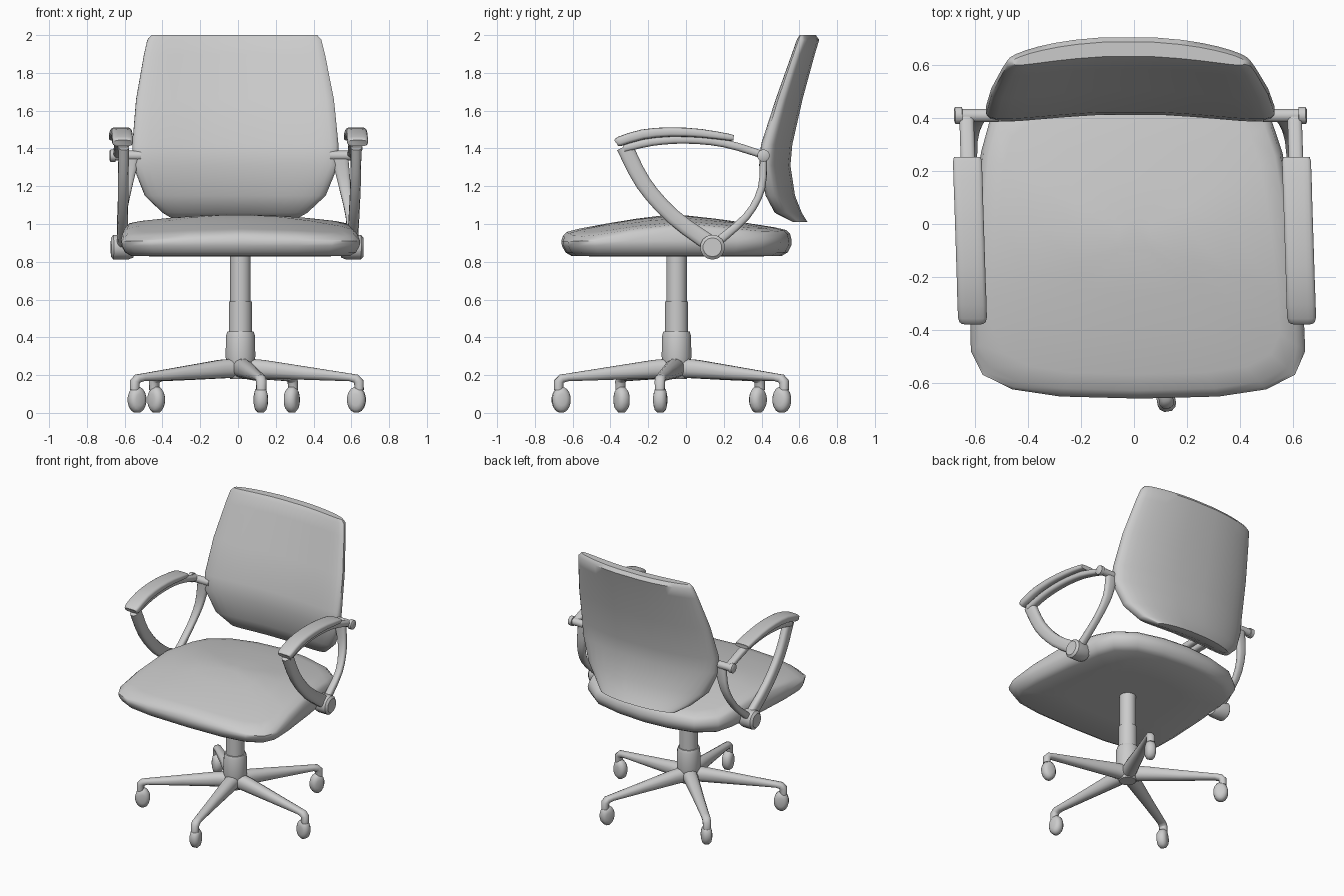
import bpy, bmesh, math
from mathutils import Vector

cube = bpy.data.objects.get("Cube")
if cube:
    bpy.data.objects.remove(cube)

GREY = (0.6, 0.6, 0.6, 1)
grey = bpy.data.materials.new("plain_grey")
grey.use_nodes = True
grey.diffuse_color = GREY
grey.node_tree.nodes["Principled BSDF"].inputs["Base Color"].default_value = GREY

SKEW = -0.032            # slight sideways lean of the upholstered parts
COLUMN = Vector((0.013, -0.05, 0))


def loft(name, rings, skew=0.0, angle=45):
    """Skin a list of closed rings and cap both ends."""
    bm = bmesh.new()
    loops = [[bm.verts.new((p[0] + skew * p[1], p[1], p[2])) for p in ring] for ring in rings]
    n = len(loops[0])
    for a, b in zip(loops, loops[1:]):
        for i in range(n):
            j = (i + 1) % n
            bm.faces.new((a[i], a[j], b[j], b[i]))
    bm.faces.new(loops[0][::-1])
    bm.faces.new(loops[-1])
    bmesh.ops.recalc_face_normals(bm, faces=bm.faces)
    mesh = bpy.data.meshes.new(name)
    bm.to_mesh(mesh)
    bm.free()
    mesh.materials.append(grey)
    obj = bpy.data.objects.new(name, mesh)
    bpy.context.collection.objects.link(obj)
    bpy.ops.object.select_all(action='DESELECT')
    obj.select_set(True)
    bpy.context.view_layer.objects.active = obj
    bpy.ops.object.shade_smooth_by_angle(angle=math.radians(angle))
    return obj


def section(n, power):
    """Unit superellipse: power 2 is round, higher is boxier."""
    pts = []
    for i in range(n):
        t = 2 * math.pi * (i + 0.5) / n
        c, s = math.cos(t), math.sin(t)
        pts.append((math.copysign(abs(c) ** (2 / power), c),
                    math.copysign(abs(s) ** (2 / power), s)))
    return pts


def smooth(rows, steps=3):
    """Catmull-Rom interpolation of tuples."""
    out = []
    for i in range(len(rows) - 1):
        quad = [rows[max(i - 1, 0)], rows[i], rows[i + 1], rows[min(i + 2, len(rows) - 1)]]
        for k in range(steps):
            t = k / steps
            out.append(tuple(
                0.5 * (2 * b + (c - a) * t + (2 * a - 5 * b + 4 * c - d) * t * t
                       + (3 * b - a - 3 * c + d) * t ** 3) for a, b, c, d in zip(*quad)))
    return out + [rows[-1]]


def sweep(name, rows, side, n=12, power=2, skew=0.0, angle=45):
    """Tube along rows of (x, y, z, half width along side, half height)."""
    pts = [Vector(r[:3]) for r in rows]
    rings = []
    for i, r in enumerate(rows):
        tangent = pts[min(i + 1, len(pts) - 1)] - pts[max(i - 1, 0)]
        up = tangent.cross(side).normalized()
        rings.append([pts[i] + side * u * r[3] + up * v * r[4] for u, v in section(n, power)])
    return loft(name, rings, skew, angle)


def turned(name, profile, centre, n=20):
    """Vertical turned part from (radius, z) pairs."""
    return loft(name, [[(centre.x + c * r, centre.y + s * r, z) for c, s in section(n, 2)]
                       for r, z in profile], angle=35)


# Seat cushion: one outline, inset at several heights, with a domed top
half = [(0, -0.66), (0.3, -0.652), (0.48, -0.625), (0.59, -0.57), (0.632, -0.48),
        (0.63, -0.3), (0.605, 0), (0.57, 0.27), (0.53, 0.4), (0.4, 0.5), (0.2, 0.545), (0, 0.56)]
outline = half + [(-x, y) for x, y in half[-2:0:-1]]


def dome(x, y):
    return 1.05 - 0.09 * (abs(y + 0.02) / 0.62) ** 1.3 - 0.045 * (x / 0.6) ** 2


seat_rings = [[(x * s, (y + 0.05) * s - 0.05, z) for x, y in outline]
              for s, z in ((0.5, 0.828), (0.91, 0.83), (0.965, 0.85), (0.995, 0.885), (1, 0.91))]
for s, drop in ((0.985, 0.02), (0.95, 0.004), (0.85, 0), (0.6, 0), (0.35, 0), (0.1, 0)):
    seat_rings.append([(x * s, (y + 0.05) * s - 0.05, dome(x * s, y * s) - drop)
                       for x, y in outline])
loft("seat", seat_rings, SKEW, 50)

# Backrest: rows of (z, half width, front y, back y), bowed forward at the sides
rows = [(1.01, 0.3, 0.585, 0.645), (1.06, 0.385, 0.485, 0.615), (1.15, 0.48, 0.445, 0.58),
        (1.31, 0.545, 0.415, 0.556), (1.42, 0.547, 0.425, 0.566), (1.66, 0.525, 0.505, 0.62),
        (1.9, 0.48, 0.59, 0.685), (1.975, 0.462, 0.615, 0.708), (2.0, 0.44, 0.635, 0.69)]
back_rings = []
for z, w, front, back in rows:
    mid, depth = (front + back) / 2, (back - front) / 2
    back_rings.append([(u * w, mid + v * depth - 0.06 * u * u * (w / 0.5), z)
                       for u, v in section(32, 3)])
loft("backrest", back_rings, SKEW, 50)

# Armrests, mirrored left and right
X = Vector((1, 0, 0))
for side, label in ((1, "left"), (-1, "right")):
    def bar(name, pts, power, n=12, steps=3):
        sweep(label + "_" + name, smooth([(side * p[0],) + p[1:] for p in pts], steps),
              X, n, power, SKEW)

    bar("arm_pad", [(0.622, -0.37, 1.43, 0.045, 0.017), (0.622, -0.35, 1.438, 0.055, 0.026),
                    (0.622, -0.23, 1.474, 0.055, 0.027), (0.622, -0.08, 1.487, 0.055, 0.025),
                    (0.622, 0.08, 1.48, 0.055, 0.023), (0.622, 0.235, 1.458, 0.055, 0.018),
                    (0.622, 0.25, 1.456, 0.047, 0.012)], 4, 16, 2)
    bar("arm_rail", [(0.62, -0.33, 1.4, 0.028, 0.022), (0.62, -0.18, 1.435, 0.028, 0.022),
                     (0.62, 0, 1.447, 0.028, 0.022), (0.62, 0.2, 1.428, 0.028, 0.022),
                     (0.62, 0.41, 1.365, 0.028, 0.02)], 3)
    bar("arm_front", [(0.615, -0.325, 1.41, 0.028, 0.045), (0.615, -0.225, 1.215, 0.028, 0.043),
                      (0.612, -0.07, 1.04, 0.028, 0.042), (0.61, 0.13, 0.895, 0.028, 0.045)], 3)
    bar("arm_rear", [(0.61, 0.16, 0.9, 0.025, 0.025), (0.605, 0.32, 1.04, 0.025, 0.02),
                     (0.58, 0.4, 1.19, 0.032, 0.02), (0.55, 0.41, 1.365, 0.047, 0.02)], 3)

    # Pivots: thin pin at the backrest, large knob beside the seat
    for name, y, z, spans in (
            ("arm_pin", 0.41, 1.362, ((0.5, 0.026), (0.635, 0.026), (0.636, 0.033), (0.662, 0.033),
                                      (0.667, 0.025))),
            ("arm_knob", 0.14, 0.877, ((0.55, 0.055), (0.58, 0.066), (0.655, 0.066),
                                       (0.668, 0.05)))):
        loft(label + "_" + name, [[(side * x, y + c * r, z + s * r) for c, s in section(14, 2)]
                                  for x, r in spans], SKEW, 35)

# Gas column in three steps
turned("column_rod", [(0.055, 0.55), (0.055, 0.84)], COLUMN)
turned("column_sleeve", [(0.062, 0.4), (0.062, 0.59)], COLUMN)
turned("base_hub", [(0.055, 0.18), (0.066, 0.2), (0.08, 0.3), (0.077, 0.41), (0.07, 0.432)], COLUMN)

# Five tapered legs, each with a caster
for k in range(5):
    a = math.radians(-80 + 72 * k)
    out, across = Vector((math.cos(a), math.sin(a), 0)), Vector((-math.sin(a), math.cos(a), 0))
    leg = [(0.03, 0.237, 0.05, 0.052), (0.12, 0.232, 0.047, 0.05), (0.35, 0.21, 0.036, 0.036),
           (0.585, 0.188, 0.028, 0.021), (0.618, 0.181, 0.028, 0.024), (0.633, 0.165, 0.028, 0.026),
           (0.635, 0.12, 0.026, 0.024)]
    sweep(f"leg_{k + 1}", [(*(COLUMN + out * r + Vector((0, 0, z))), w, h) for r, z, w, h in leg],
          across, 12, 2.3)
    hub = COLUMN + out * 0.62
    wheel = []
    for t, r in ((-0.035, 0.45), (-0.029, 0.75), (-0.014, 0.97), (0.014, 0.97), (0.029, 0.75),
                 (0.035, 0.45)):
        wheel.append([hub + across * t + out * (c * r * 0.051) + Vector((0, 0, 0.0695 + s * r * 0.0715))
                      for c, s in section(16, 2)])
    loft(f"caster_{k + 1}", wheel, angle=50)
